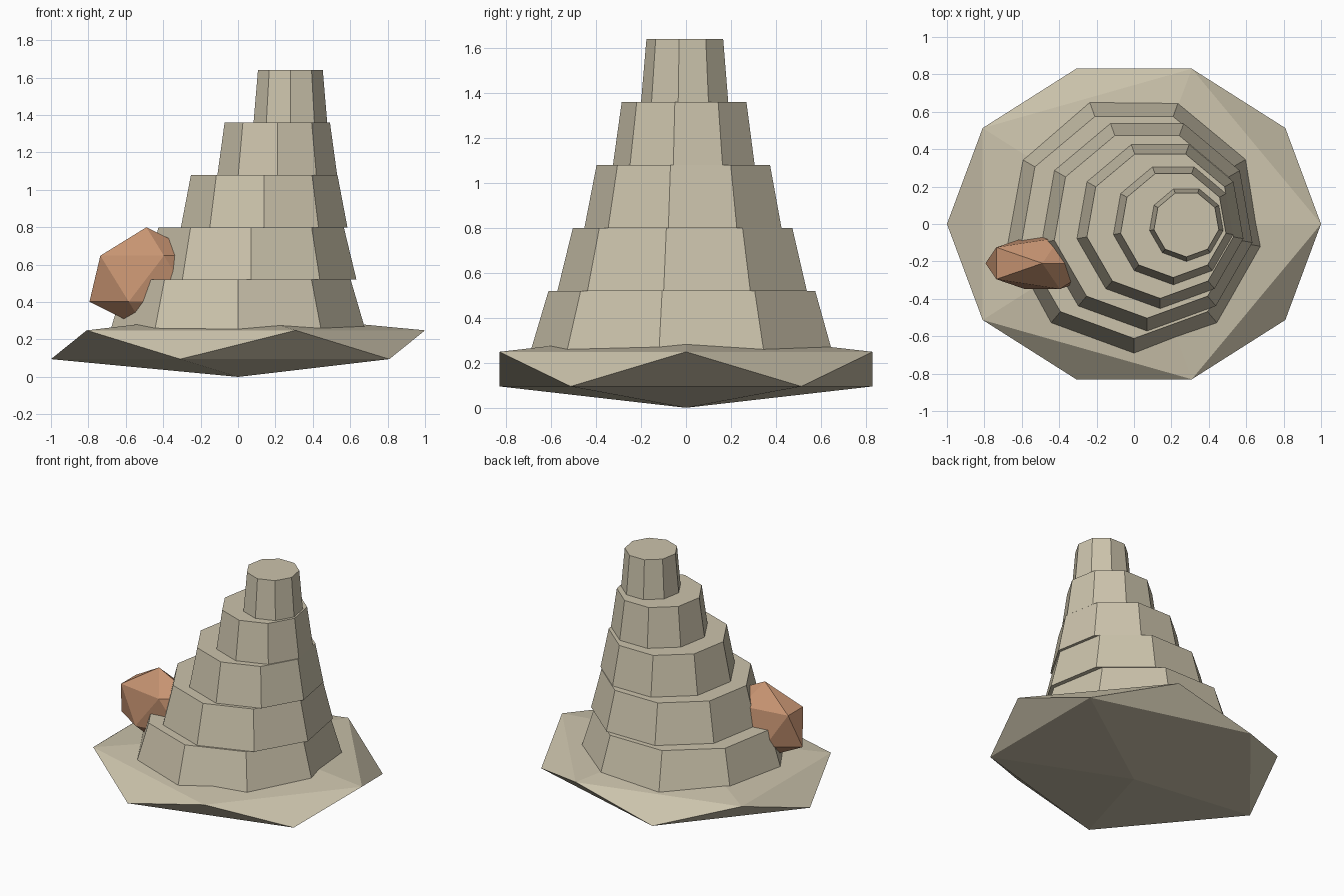
import bpy
import math

cube = bpy.data.objects.get("Cube")
if cube:
    bpy.data.objects.remove(cube, do_unlink=True)


def make_material(name, colour):
    mat = bpy.data.materials.new(name)
    mat.use_nodes = True
    mat.diffuse_color = (*colour, 1)
    mat.node_tree.nodes["Principled BSDF"].inputs["Base Color"].default_value = (*colour, 1)
    return mat


def finish(name, mat):
    obj = bpy.context.object
    obj.name = obj.data.name = name
    obj.data.materials.append(mat)
    return obj


def boulder(name, mat, location, scale):
    bpy.ops.mesh.primitive_ico_sphere_add(subdivisions=1, radius=1, location=location)
    finish(name, mat).scale = scale


stone = make_material("pale stone", (0.60, 0.545, 0.41))
clay = make_material("orange clay", (0.58, 0.30, 0.17))

# Faceted ground slab and the small boulder lodged in the tower's side
boulder("ground_slab", stone, (0, 0, 0.172), (1.118, 0.976, 0.172))
boulder("side_boulder", clay, (-0.49, -0.21, 0.525), (0.34, 0.162, 0.275))

# Stacked nine-sided tiers, each smaller and shifted along x
TIER_HEIGHT = 0.28
for i, radius in enumerate((0.695, 0.572, 0.452, 0.325, 0.2)):
    bpy.ops.mesh.primitive_cone_add(
        vertices=9, radius1=radius, radius2=radius * 0.88, depth=TIER_HEIGHT,
        location=(0.07 * i, 0, 0.24 + TIER_HEIGHT * (i + 0.5)),
        rotation=(0, 0, math.pi))
    finish(f"tower_tier_{i + 1}", stone)
